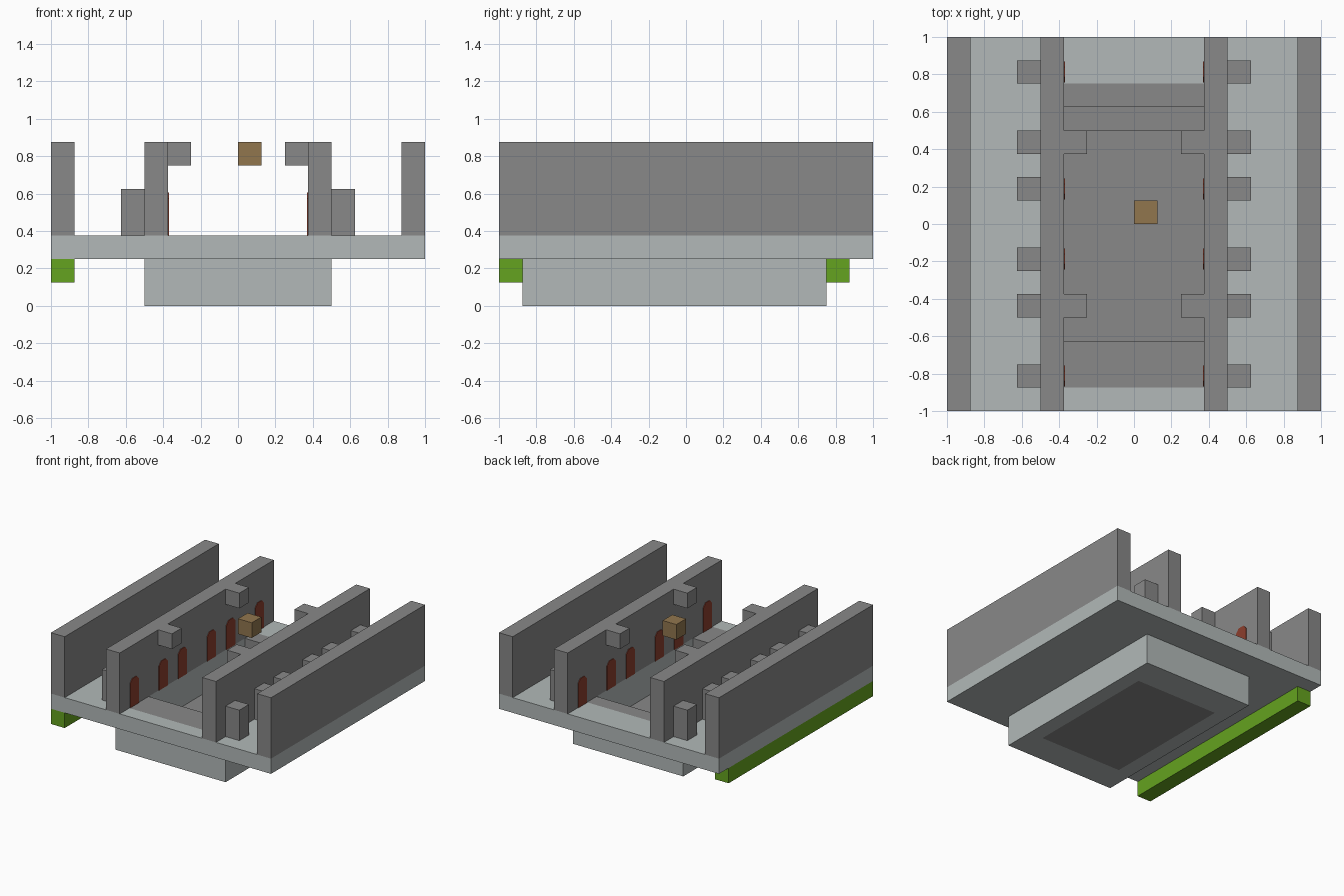
import bpy
import bmesh

cube = bpy.data.objects.get("Cube")
if cube:
    bpy.data.objects.remove(cube, do_unlink=True)

U = 0.125  # block module: all part sizes below are in modules


def material(name, color):
    mat = bpy.data.materials.new(name)
    mat.use_nodes = True
    mat.diffuse_color = (*color, 1)
    for node in mat.node_tree.nodes:
        if node.type == 'BSDF_PRINCIPLED':
            node.inputs["Base Color"].default_value = (*color, 1)
    return mat


STONE = material("grey stone", (0.246, 0.246, 0.246))
PALE = material("pale plaster", (0.445, 0.485, 0.48))
GREEN = material("green", (0.13, 0.366, 0.014))
BROWN = material("brown wood", (0.283, 0.18, 0.076))
RED = material("dark red door", (0.262, 0.048, 0.026))


def finish(name, bm, mat):
    bmesh.ops.recalc_face_normals(bm, faces=bm.faces)
    mesh = bpy.data.meshes.new(name)
    bm.to_mesh(mesh)
    bm.free()
    mesh.materials.append(mat)
    obj = bpy.data.objects.new(name, mesh)
    bpy.context.scene.collection.objects.link(obj)
    return obj


def box(name, x, y, z, mat):
    """Box from (min, max) ranges in modules."""
    bm = bmesh.new()
    bmesh.ops.create_cube(bm, size=1)
    for v in bm.verts:
        for i, (lo, hi) in enumerate((x, y, z)):
            v.co[i] = U * (lo + (v.co[i] + 0.5) * (hi - lo))
    return finish(name, bm, mat)


def side_box(name, side, x, y, z, mat):
    """Box on the left (side = 1) or right (side = -1)."""
    return box(name, sorted(side * a for a in x), y, z, mat)


def frame(name, outer, inner, z, mat):
    """Rectangular slab with a rectangular opening; rectangles are x0, x1, y0, y1."""
    bm = bmesh.new()
    rings = []
    for height in z:
        for x0, x1, y0, y1 in (outer, inner):
            corners = ((x0, y0), (x1, y0), (x1, y1), (x0, y1))
            rings.append([bm.verts.new((x * U, y * U, height * U)) for x, y in corners])
    for a, b in ((0, 1), (2, 3), (0, 2), (1, 3)):
        for i in range(4):
            j = (i + 1) % 4
            bm.faces.new((rings[a][i], rings[a][j], rings[b][j], rings[b][i]))
    return finish(name, bm, mat)


def door(name, side, y):
    """Thin plate with a clipped arch top on the inner wall."""
    profile = ((-.45, 3), (.45, 3), (.45, 4.6), (.22, 4.85), (-.22, 4.85), (-.45, 4.6))
    bm = bmesh.new()
    x = side * 3 * U
    face = bm.faces.new([bm.verts.new((x, (y + a) * U, z * U)) for a, z in profile])
    pushed = bmesh.ops.extrude_face_region(bm, geom=[face])["geom"]
    verts = [g for g in pushed if isinstance(g, bmesh.types.BMVert)]
    bmesh.ops.translate(bm, verts=verts, vec=(-side * 0.005, 0, 0))
    return finish(name, bm, RED)


# Main slab and sunken basin
frame("main_slab", (-8, 8, -8, 8), (-3, 3, -7, 6), (2, 3), PALE)
frame("basin_shell", (-4, 4, -7, 6), (-3, 3, -5, 4), (0, 2), PALE)
box("basin_floor", (-3, 3), (-5, 4), (0, 1), STONE)
box("front_threshold", (-3, 3), (-7, -5), (2, 3), STONE)
box("back_threshold", (-3, 3), (5, 6), (2, 3), STONE)
box("back_step", (-3, 3), (4, 5), (2, 2.05), STONE)

# Walls, side cells with doors, and upper brackets
for side, label in ((1, "left"), (-1, "right")):
    side_box(f"{label}_outer_wall", side, (7, 8), (-8, 8), (3, 7), STONE)
    side_box(f"{label}_inner_wall", side, (3, 4), (-8, 8), (3, 7), STONE)
    for i, y in enumerate((-7, -4, -2, 1, 3, 6)):
        side_box(f"{label}_cell_{i + 1}", side, (4, 5), (y, y + 1), (3, 5), STONE)
        door(f"{label}_door_{i + 1}", side, y + 0.5)
    for end, y in (("front", -4), ("back", 3)):
        side_box(f"{label}_{end}_bracket", side, (2, 3), (y, y + 1), (6, 7), STONE)

# Floating block and green beam beneath the right edge
box("hanging_block", (0, 1), (0, 1), (6, 7), BROWN)
box("green_beam", (-8, -7), (-8, 7), (1, 2), GREEN)
